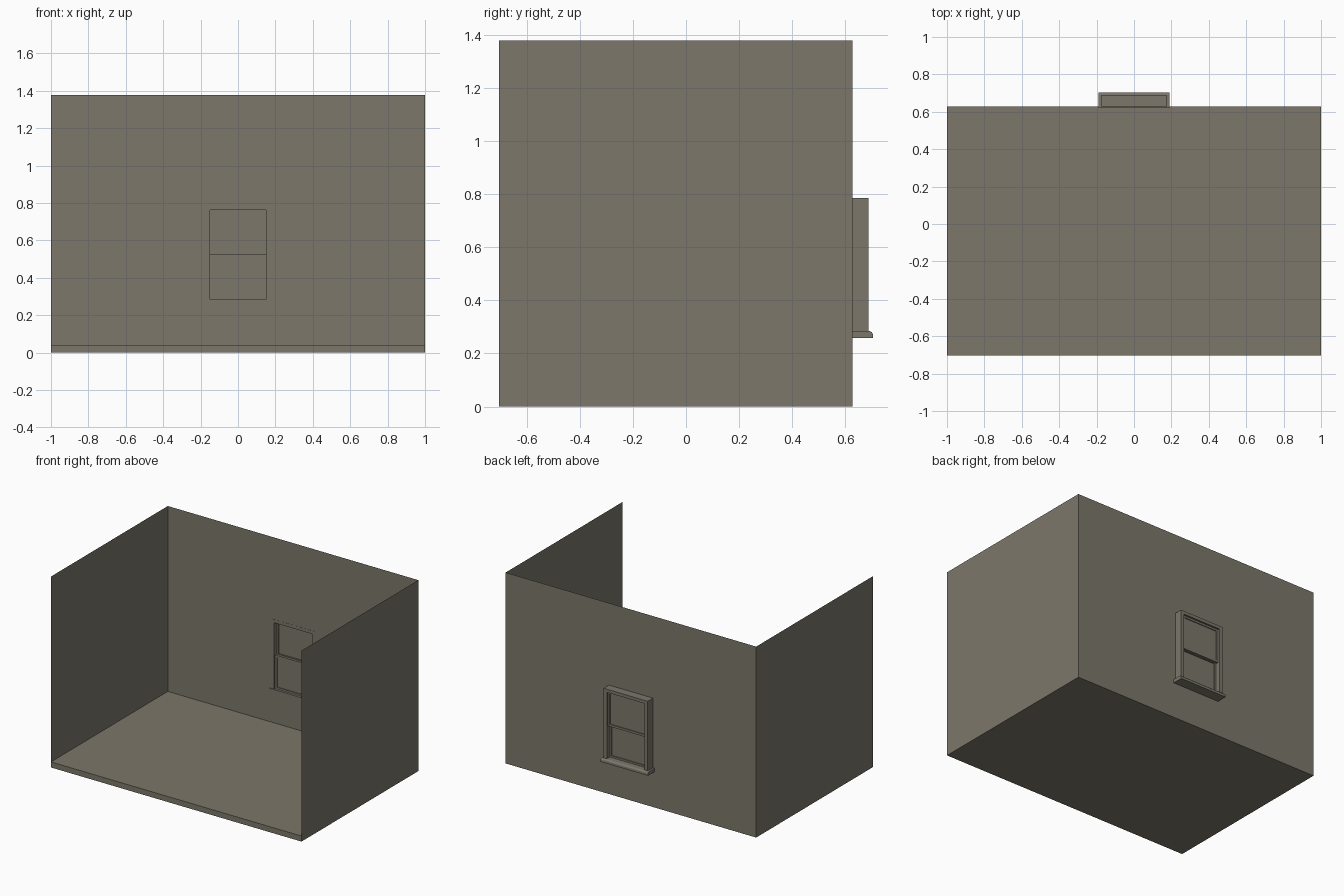
import bpy, bmesh, math

if "Cube" in bpy.data.objects:
    bpy.data.objects.remove(bpy.data.objects["Cube"])

mat = bpy.data.materials.new("warm_grey_plaster")
mat.diffuse_color = (0.200, 0.184, 0.144, 1)
mat.use_nodes = True
mat.node_tree.nodes["Principled BSDF"].inputs["Base Color"].default_value = mat.diffuse_color

X, YF, YB, H, SLAB = 1.0, -0.704, 0.628, 1.378, 0.04   # room extents
WX, WZ0, WZ1 = 0.15, 0.283, 0.763                      # window opening


def finish(name, bm, merge=True):
    if merge:
        bmesh.ops.remove_doubles(bm, verts=bm.verts, dist=1e-5)
    me = bpy.data.meshes.new(name)
    bm.to_mesh(me)
    bm.free()
    me.materials.append(mat)
    ob = bpy.data.objects.new(name, me)
    bpy.context.collection.objects.link(ob)
    return ob


def add_box(bm, x0, x1, y0, y1, z0, z1):
    v = bmesh.ops.create_cube(bm, size=1)["verts"]
    for p in v:
        p.co = ((x0 + x1) / 2 + p.co.x * (x1 - x0),
                (y0 + y1) / 2 + p.co.y * (y1 - y0),
                (z0 + z1) / 2 + p.co.z * (z1 - z0))


def box(name, *dims):
    bm = bmesh.new()
    add_box(bm, *dims)
    return finish(name, bm)


def frame(name, hx, z0, z1, y0, y1, side, top, bottom):
    """Rectangular frame: two stiles and the rails between them."""
    bm = bmesh.new()
    for s in (-1, 1):
        a, b = sorted((s * hx, s * (hx - side)))
        add_box(bm, a, b, y0, y1, z0, z1)
    add_box(bm, -hx + side, hx - side, y0, y1, z1 - top, z1)
    if bottom:
        add_box(bm, -hx + side, hx - side, y0, y1, z0, z0 + bottom)
    return finish(name, bm, merge=False)


def quad(bm, pts):
    bm.faces.new([bm.verts.new(p) for p in pts])


# Floor slab and thin side walls
box("floor_slab", -X, X, YF, YB, 0, SLAB)
for name, x in (("left_wall", -X), ("right_wall", X)):
    bm = bmesh.new()
    quad(bm, [(x, YF, SLAB), (x, YB, SLAB), (x, YB, H), (x, YF, H)])
    finish(name, bm)

# Back wall with a window opening
bm = bmesh.new()
xs, zs = (-X, -WX, WX, X), (SLAB, WZ0, WZ1, H)
for i in range(3):
    for j in range(3):
        if (i, j) != (1, 1):
            quad(bm, [(xs[i + 1], YB, zs[j]), (xs[i], YB, zs[j]),
                      (xs[i], YB, zs[j + 1]), (xs[i + 1], YB, zs[j + 1])])
finish("back_wall", bm)

# Casing around the opening
frame("window_casing", 0.176, WZ0, 0.786, YB - 0.001, 0.688, 0.026, 0.023, 0)

# Double-hung sashes: the upper one sits further out
frame("upper_sash", WX, 0.515, WZ1, 0.657, 0.674, 0.013, 0.014, 0.016)
box("upper_pane", -0.14, 0.14, 0.664, 0.668, 0.52, 0.755)
frame("lower_sash", WX, WZ0, 0.527, 0.638, 0.655, 0.013, 0.014, 0.014)
box("lower_pane", -0.14, 0.14, 0.644, 0.648, 0.29, 0.52)

# Sill with a rounded outer top edge
r, ye, z0, z1 = 0.014, 0.704, 0.258, 0.284
prof = [(0.621, z1), (0.621, z0), (ye, z0)]
for k in range(6):
    a = math.radians(18 * k)
    prof.append((ye - r + r * math.cos(a), z1 - r + r * math.sin(a)))
bm = bmesh.new()
f = bm.faces.new([bm.verts.new((-0.189, y, z)) for y, z in prof])
ext = bmesh.ops.extrude_face_region(bm, geom=[f], use_keep_orig=True)
for e in ext["geom"]:
    if isinstance(e, bmesh.types.BMVert):
        e.co.x = 0.189
bmesh.ops.recalc_face_normals(bm, faces=bm.faces)
finish("window_sill", bm)
